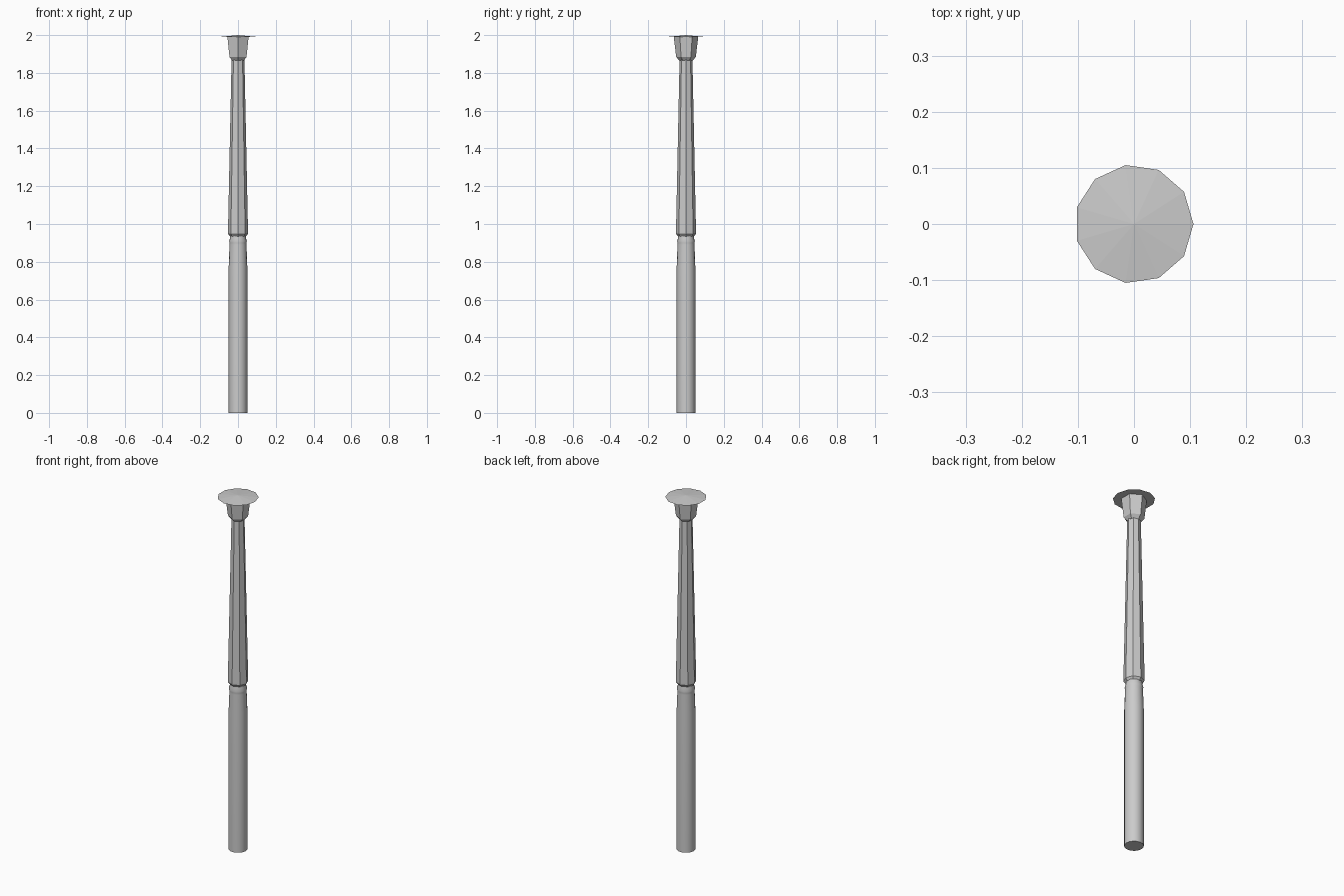
import bpy, bmesh
from math import cos, sin, pi

if "Cube" in bpy.data.objects:
    bpy.data.objects.remove(bpy.data.objects["Cube"])


def turned(name, profile, sides, turn=0.0, smooth=False):
    """Stack of polygon rings from (radius, z) pairs, with closed ends."""
    bm = bmesh.new()
    rings = []
    for r, z in profile:
        if r == 0:
            rings.append([bm.verts.new((0, 0, z))])
        else:
            rings.append([bm.verts.new((r * cos(turn + 2 * pi * i / sides),
                                        r * sin(turn + 2 * pi * i / sides), z))
                          for i in range(sides)])
    for a, b in zip(rings, rings[1:]):
        for i in range(sides):
            j = (i + 1) % sides
            if len(b) == 1:
                bm.faces.new((a[i], a[j], b[0]))
            else:
                bm.faces.new((a[i], a[j], b[j], b[i]))
    for ring in (rings[0], rings[-1]):
        if len(ring) > 1:
            bm.faces.new(ring)
    bmesh.ops.recalc_face_normals(bm, faces=bm.faces)
    mesh = bpy.data.meshes.new(name)
    bm.to_mesh(mesh)
    bm.free()
    obj = bpy.data.objects.new(name, mesh)
    bpy.context.collection.objects.link(obj)
    if smooth:
        bpy.ops.object.select_all(action='DESELECT')
        obj.select_set(True)
        bpy.context.view_layer.objects.active = obj
        bpy.ops.object.shade_smooth_by_angle(angle=pi / 6)
    return obj


# Round lower post, narrowing slightly to a neck
turned("lower_post", [(0.049, 0), (0.049, 0.78), (0.045, 0.89),
                      (0.045, 0.90), (0.047, 0.91), (0.042, 0.925),
                      (0.042, 0.945)], 16, smooth=True)

# Tapered eight-sided upper post with a chamfered foot
turned("upper_post", [(0.043, 0.935), (0.053, 0.948), (0.053, 0.96),
                      (0.034, 1.872)], 8)

# Six-sided lantern flaring upward from its collar
turned("lantern", [(0.035, 1.865), (0.052, 1.884), (0.065, 1.993)], 6, pi / 6)

# Shallow eleven-sided cap
turned("lantern_cap", [(0.106, 1.99), (0, 2.0)], 11)
